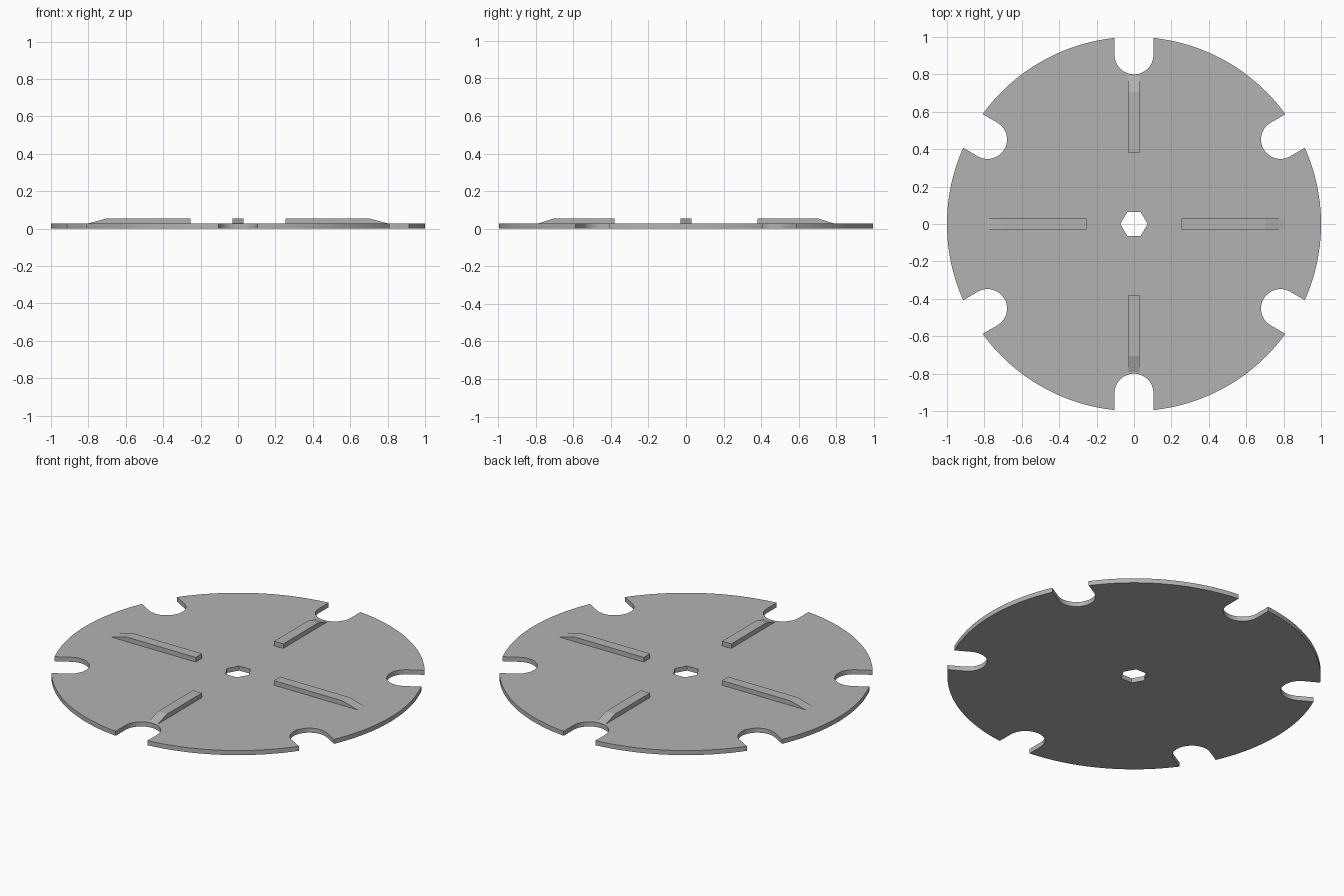
import bpy, bmesh
from math import sin, cos, pi, asin, sqrt
from mathutils import Matrix

cube = bpy.data.objects.get("Cube")
if cube:
    bpy.data.objects.remove(cube, do_unlink=True)

THICK = 0.027      # plate thickness
TOP = 0.054        # top of the ribs
SLOT_R = 0.104     # half width of a rim slot
SLOT_C = 0.904     # distance of the slot's round end centre
HEX_R = 0.073

grey = bpy.data.materials.new("plain_grey")
grey.use_nodes = True
colour = (0.45, 0.45, 0.45, 1)
grey.diffuse_color = colour
grey.node_tree.nodes["Principled BSDF"].inputs["Base Color"].default_value = colour


def prism(name, loops, z0, height, matrix=Matrix()):
    """Extrude closed 2D loops (outline first, then holes) into a solid."""
    bm = bmesh.new()
    edges = []
    for loop in loops:
        vs = [bm.verts.new((x, y, z0)) for x, y in loop]
        edges += [bm.edges.new((a, b)) for a, b in zip(vs, vs[1:] + vs[:1])]
    bmesh.ops.triangle_fill(bm, edges=edges, use_beauty=True)
    top = bmesh.ops.extrude_face_region(bm, geom=bm.faces[:])["geom"]
    bmesh.ops.translate(bm, vec=(0, 0, height),
                        verts=[g for g in top if isinstance(g, bmesh.types.BMVert)])
    bmesh.ops.recalc_face_normals(bm, faces=bm.faces[:])
    bm.transform(matrix)
    mesh = bpy.data.meshes.new(name)
    bm.to_mesh(mesh)
    bm.free()
    mesh.materials.append(grey)
    obj = bpy.data.objects.new(name, mesh)
    bpy.context.collection.objects.link(obj)
    return obj


# Plate outline: six sectors, each a round-ended slot followed by a rim arc
outline = []
half = asin(SLOT_R)
for k in range(6):
    a = pi / 6 + k * pi / 3
    slot = [(sqrt(1 - SLOT_R ** 2), -SLOT_R)]
    for i in range(25):
        t = -pi / 2 - pi * i / 24
        slot.append((SLOT_C + SLOT_R * cos(t), SLOT_R * sin(t)))
    outline += [(x * cos(a) - y * sin(a), x * sin(a) + y * cos(a)) for x, y in slot]
    for i in range(32):
        t = a + half + (pi / 3 - 2 * half) * i / 32
        outline.append((cos(t), sin(t)))

hexagon = [(HEX_R * cos(i * pi / 3), HEX_R * sin(i * pi / 3)) for i in range(6)]
plate = prism("slotted_plate", [outline, hexagon], 0, THICK)

# Smooth the curved rim and slot walls, keep the corners crisp
bpy.context.view_layer.objects.active = plate
plate.select_set(True)
bpy.ops.object.shade_smooth_by_angle(angle=pi / 6)
plate.select_set(False)

# Ribs: side profile with a sloping outer end, stood upright and turned into place
names = ("left_rib", "back_rib", "right_rib", "front_rib")
for k, name in enumerate(names):
    inner = 0.38 if k % 2 else 0.255
    outer = 0.79 if k % 2 else 0.805
    base = THICK - 0.002
    profile = [(inner, base), (outer, base), (outer, THICK), (0.705, TOP), (inner, TOP)]
    turn = Matrix.Rotation(k * pi / 2, 4, "Z") @ Matrix.Rotation(pi / 2, 4, "X")
    prism(name, [profile], -0.03, 0.06, turn)
